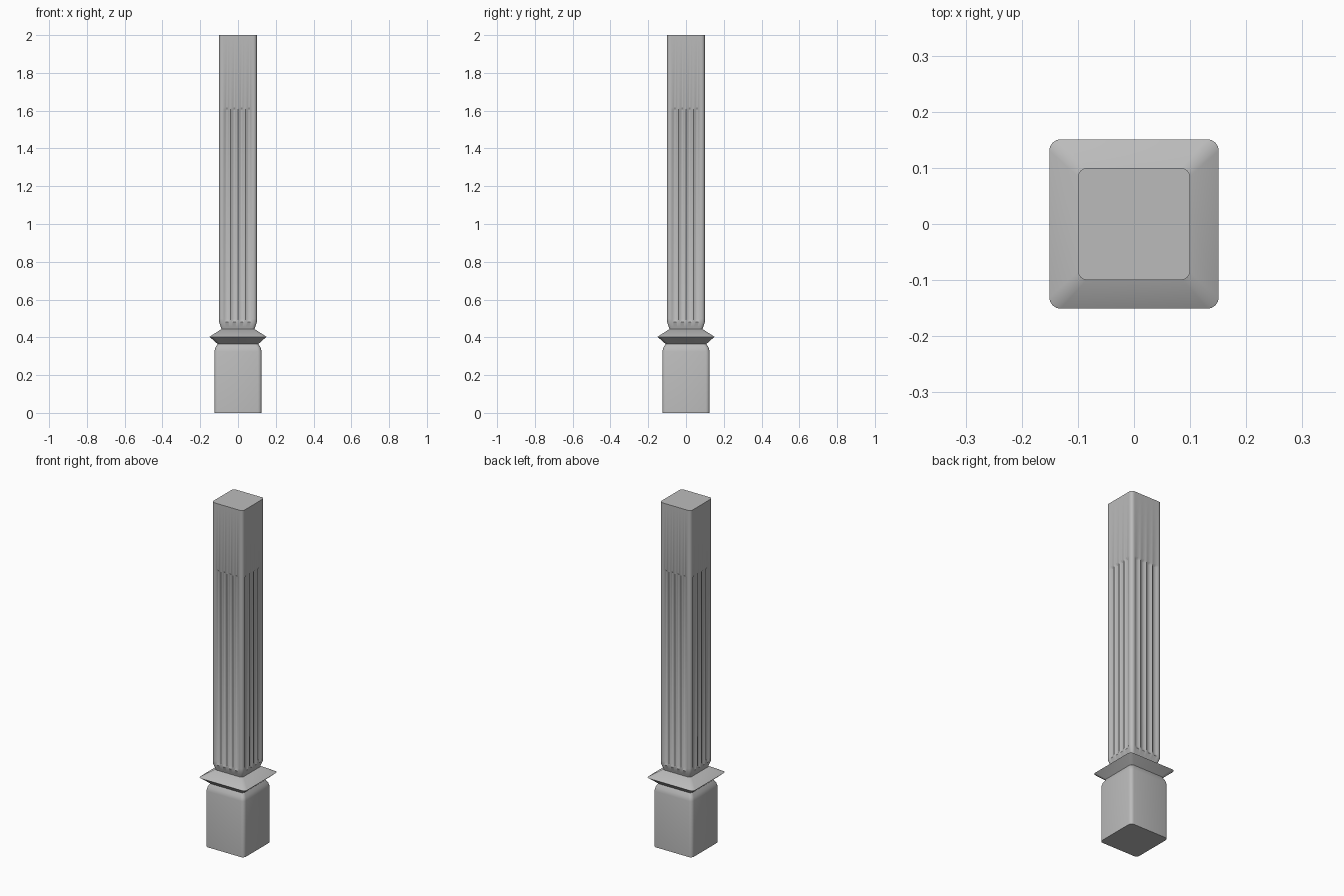
import bpy, bmesh, math

if "Cube" in bpy.data.objects:
    bpy.data.objects.remove(bpy.data.objects["Cube"])

stone = bpy.data.materials.new("grey_stone")
stone.diffuse_color = (0.5, 0.5, 0.5, 1)
stone.use_nodes = True
stone.node_tree.nodes["Principled BSDF"].inputs["Base Color"].default_value = stone.diffuse_color

FLUTES = 4          # grooves on each side
FLUTE_SPAN = 0.156  # total width of the grooves
STEPS = 6           # facets across one groove
CORNER = 4          # facets in one rounded corner


def ring(half, radius, depth=0.0, fluted=False):
    """Rounded square outline, optionally grooved on all four sides."""
    side = []
    # one side, facing -y, running left to right
    if fluted:
        k = half / 0.1
        n = FLUTES * STEPS
        for i in range(n + 1):
            x = (-FLUTE_SPAN / 2 + FLUTE_SPAN * i / n) * min(k, 1)
            side.append((x, -half + depth * math.sin(math.pi * (i % STEPS) / STEPS)))
    # the corner that follows it
    c = half - radius
    for i in range(CORNER + 1):
        a = -math.pi / 2 + math.pi / 2 * i / CORNER
        side.append((c + radius * math.cos(a), -c + radius * math.sin(a)))
    pts = []
    for q in range(4):
        co, si = [(1, 0), (0, 1), (-1, 0), (0, -1)][q]
        pts += [(x * co - y * si, x * si + y * co) for x, y in side]
    return pts


def loft(name, levels, fluted=False):
    """Skin rings given as (z, half width, corner radius, groove depth)."""
    bm = bmesh.new()
    rows = [[bm.verts.new((x, y, z)) for x, y in ring(h, r, d, fluted)]
            for z, h, r, d in levels]
    n = len(rows[0])
    for a, b in zip(rows, rows[1:]):
        for i in range(n):
            j = (i + 1) % n
            bm.faces.new((a[i], a[j], b[j], b[i]))
    bm.faces.new(rows[0][::-1])
    bm.faces.new(rows[-1])
    mesh = bpy.data.meshes.new(name)
    bm.to_mesh(mesh)
    bm.free()
    mesh.materials.append(stone)
    obj = bpy.data.objects.new(name, mesh)
    bpy.context.collection.objects.link(obj)
    bpy.ops.object.select_all(action='DESELECT')
    obj.select_set(True)
    bpy.context.view_layer.objects.active = obj
    bpy.ops.object.shade_smooth_by_angle(angle=math.radians(32))
    return obj


# square foot block with eased top edge
loft("base_block", [(0, 0.125, 0.02, 0), (0.325, 0.125, 0.02, 0),
                    (0.345, 0.12, 0.02, 0), (0.365, 0.108, 0.018, 0)])

# flared collar with a sharp rim
loft("collar", [(0.365, 0.108, 0.016, 0), (0.403, 0.151, 0.02, 0),
                (0.445, 0.085, 0.014, 0)])

# tapered neck and fluted shaft with a plain top
loft("shaft", [(0.443, 0.088, 0.014, 0), (0.455, 0.091, 0.014, 0),
               (0.48, 0.1, 0.017, 0), (0.498, 0.1, 0.017, 0.008),
               (1.605, 0.1, 0.017, 0.008), (1.617, 0.1, 0.017, 0),
               (2.0, 0.1, 0.017, 0)], fluted=True)
